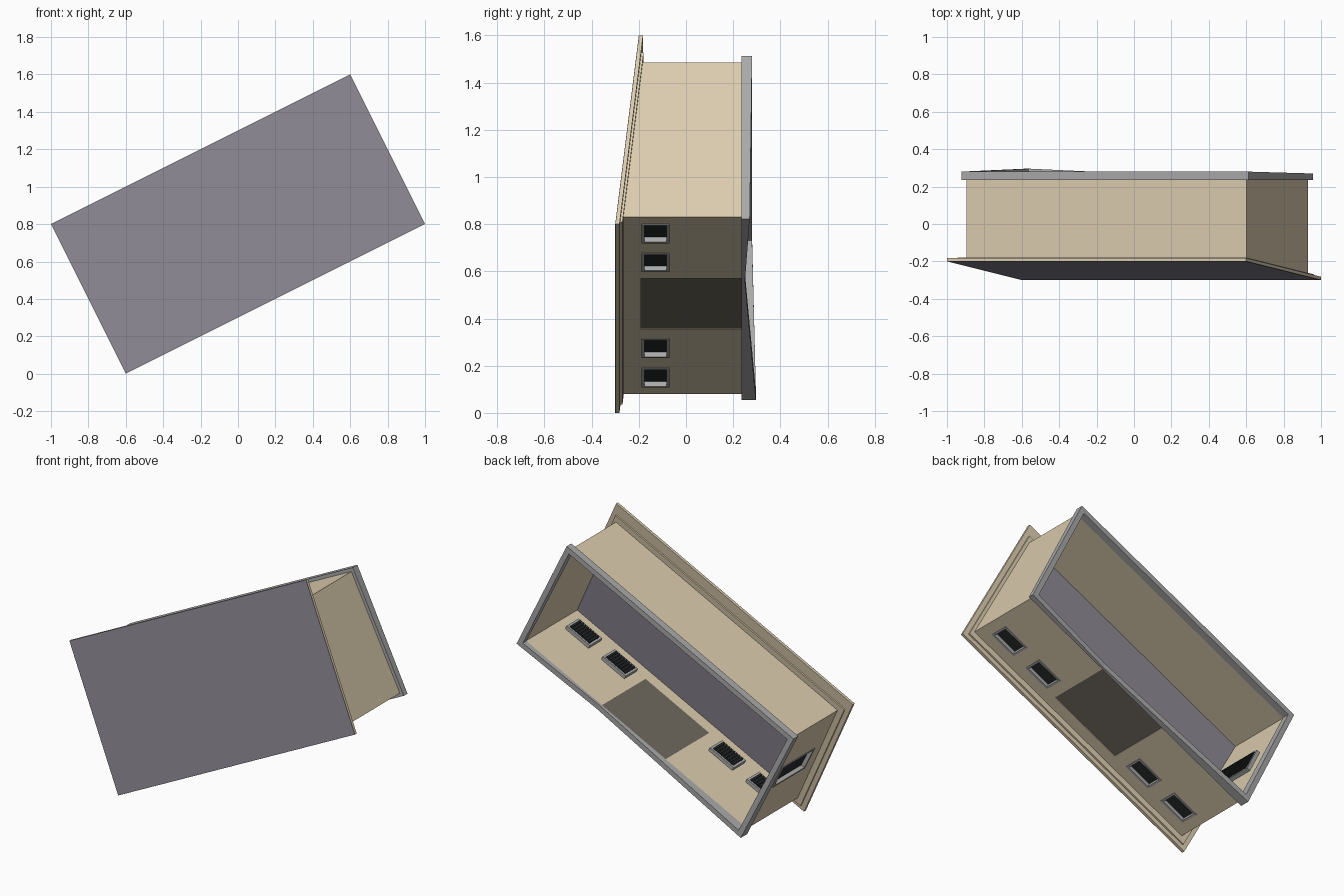
import bpy, bmesh
from mathutils import Matrix

if "Cube" in bpy.data.objects:
    bpy.data.objects.remove(bpy.data.objects["Cube"])

# Building frame: a = along the long side, b = across, h = building height (world -y)
C, S = 0.8944, 0.4472
FRAME = Matrix(((C, -S, 0, 0), (0, 0, -1, 0), (S, C, 0, 0.8), (0, 0, 0, 1)))
A0, A1, B0, B1, FLOOR, T = -0.83, 0.845, -0.389, 0.344, -0.235, 0.008


def material(name, rgb):
    m = bpy.data.materials.new(name)
    m.diffuse_color = (*rgb, 1)
    m.use_nodes = True
    m.node_tree.nodes["Principled BSDF"].inputs["Base Color"].default_value = m.diffuse_color
    return m


TAN = material("tan walls", (0.72, 0.61, 0.43))
ROOF = material("purple grey roof", (0.26, 0.24, 0.29))
GREY = material("grey stone", (0.40, 0.40, 0.40))
DOOR = material("dark brown door", (0.16, 0.14, 0.11))
GLASS = material("dark glass", (0.02, 0.024, 0.025))


def make(name, verts, faces, mat):
    bm = bmesh.new()
    vs = [bm.verts.new(v) for v in verts]
    for f in faces:
        bm.faces.new([vs[i] for i in f])
    bmesh.ops.remove_doubles(bm, verts=bm.verts, dist=1e-5)
    bmesh.ops.recalc_face_normals(bm, faces=bm.faces)
    me = bpy.data.meshes.new(name)
    bm.to_mesh(me)
    bm.free()
    me.materials.append(mat)
    ob = bpy.data.objects.new(name, me)
    bpy.context.collection.objects.link(ob)
    ob.matrix_world = FRAME
    return ob


def roof_h(b):
    return 0.25 - 0.1118 * b


BOX = [(0, 1, 3, 2), (4, 5, 7, 6), (0, 1, 5, 4), (2, 3, 7, 6), (0, 2, 6, 4), (1, 3, 7, 5)]


def slab(name, a0, a1, b0, b1, off0, off1, mat):
    """Plate parallel to the sloping roof."""
    return make(name, [(a, b, roof_h(b) - o) for a in (a0, a1) for b in (b0, b1)
                       for o in (off0, off1)], BOX, mat)


def box(name, put, s, d, h, mat):
    """Box given in wall coordinates: along, depth, height."""
    return make(name, [put(i, j, k) for i in s for j in d for k in h], BOX, mat)


# Wall coordinate systems: s along the wall, d inward from the outer face
def front(s, d, h): return (s, B0 + d, h)
def back(s, d, h): return (s, B1 - d, h)
def left(s, d, h): return (A0 + d, s, h)
def right(s, d, h): return (A1 - d, s, h)


def wall(name, put, s0, s1, holes):
    """Thin wall with rectangular holes, its top following the roof."""
    ss = sorted({s0, s1, *[v for q in holes for v in q[:2]]})
    hs = sorted({FLOOR, *[v for q in holes for v in q[2:]]} - {None}) + [None]

    def pt(s, d, h):
        p = put(s, d, 0)
        return (p[0], p[1], roof_h(p[1]) - 0.027 if h is None else h)

    def solid(i, j):
        if not (0 <= i < len(ss) - 1 and 0 <= j < len(hs) - 1):
            return False
        m = (ss[i] + ss[i + 1]) / 2
        hm = 0.9 if hs[j + 1] is None else (hs[j] + hs[j + 1]) / 2
        return not any(q[0] < m < q[1] and q[2] < hm < q[3] for q in holes)

    verts, faces = [], []

    def quad(*ps):
        n = len(verts)
        verts.extend(pt(*p) for p in ps)
        faces.append((n, n + 1, n + 2, n + 3))

    for i in range(len(ss) - 1):
        for j in range(len(hs) - 1):
            if not solid(i, j):
                continue
            l, r, b, t = ss[i], ss[i + 1], hs[j], hs[j + 1]
            for d in (0, T):
                quad((l, d, b), (r, d, b), (r, d, t), (l, d, t))
            for di, dj, p, q in ((-1, 0, (l, b), (l, t)), (1, 0, (r, b), (r, t)),
                                 (0, -1, (l, b), (r, b)), (0, 1, (l, t), (r, t))):
                if not solid(i + di, j + dj):
                    quad((p[0], 0, p[1]), (q[0], 0, q[1]), (q[0], T, q[1]), (p[0], T, p[1]))
    return make(name, verts, faces, TAN)


def window(name, put, s0, s1, h0, h1):
    """Grey frame around a recessed dark pane with slats on the inside."""
    w, d = 0.012, (-0.003, 0.03)
    box(name + "_frame_a", put, (s0, s0 + w), d, (h0, h1), GREY)
    box(name + "_frame_b", put, (s1 - w, s1), d, (h0, h1), GREY)
    box(name + "_frame_top", put, (s0 + w, s1 - w), d, (h1 - w, h1), GREY)
    box(name + "_frame_bottom", put, (s0 + w, s1 - w), d, (h0, h0 + w), GREY)
    box(name + "_pane", put, (s0 + w, s1 - w), (0.02, 0.031), (h0 + w, h1 - w), GLASS)
    n, x0, x1 = 8, s0 + w, s1 - w
    step = (x1 - x0) / n
    for i in range(n):
        s = x0 + step * (i + 0.2)
        box(f"{name}_slat_{i}", put, (s, s + step * 0.6), (0.03, 0.038), (h0 + w, h1 - w), GLASS)


# Walls
WIN = [(-0.765, -0.586), (-0.485, -0.306), (0.331, 0.505), (0.602, 0.778)]
holes = [(s0, s1, 0.07, 0.188) for s0, s1 in WIN]
door = (-0.217, 0.264, FLOOR, 0.19)
end_win = (-0.09, 0.07, -0.17, 0.14)
wall("front_wall", front, A0, A1, holes + [door])
wall("back_wall", back, A0, A1, [])
wall("left_wall", left, B0 + T, B1 - T, [end_win])
wall("right_wall", right, B0 + T, B1 - T, [])

# Windows and wide door
for i, q in enumerate(holes):
    window(f"front_window_{i}", front, *q)
window("end_window", left, *end_win)
box("wide_door", front, door[:2], (0.004, 0.008), door[2:], DOOR)

# Roof: coloured cover, tan boards, inset lower trim, ceiling
slab("roof_cover", -0.8944, 0.8944, -0.4472, 0.4472, 0, 0.003, ROOF)
slab("roof_boards", -0.8944, 0.8944, -0.4472, 0.4472, 0.003, 0.018, TAN)
slab("roof_trim", -0.865, 0.865, -0.422, 0.38, 0.018, 0.028, TAN)
slab("ceiling", A0 + T, A1 - T, B0 + T, B1 - T, 0.028, 0.031, ROOF)

# Stone footing: a ring with an uneven underside
ring = [(A0, B1, -0.28), (A0, B0, -0.296), (0.28, B0, -0.25), (A1, B0, -0.27), (A1, B1, -0.28)]
verts = []
for a, b, h in ring:
    sa = 0 if a == 0.28 else (1 if a > 0 else -1)
    sb = 1 if b > 0 else -1
    for grow in (0.02, -0.012):
        for z in (FLOOR, h):
            verts.append((a + sa * grow, b + sb * grow, z))
faces = []
for i in range(5):
    p, q = 4 * i, 4 * ((i + 1) % 5)
    for m, n in ((0, 1), (1, 3), (3, 2), (2, 0)):
        faces.append((p + m, p + n, q + n, q + m))
make("footing", verts, faces, GREY)
